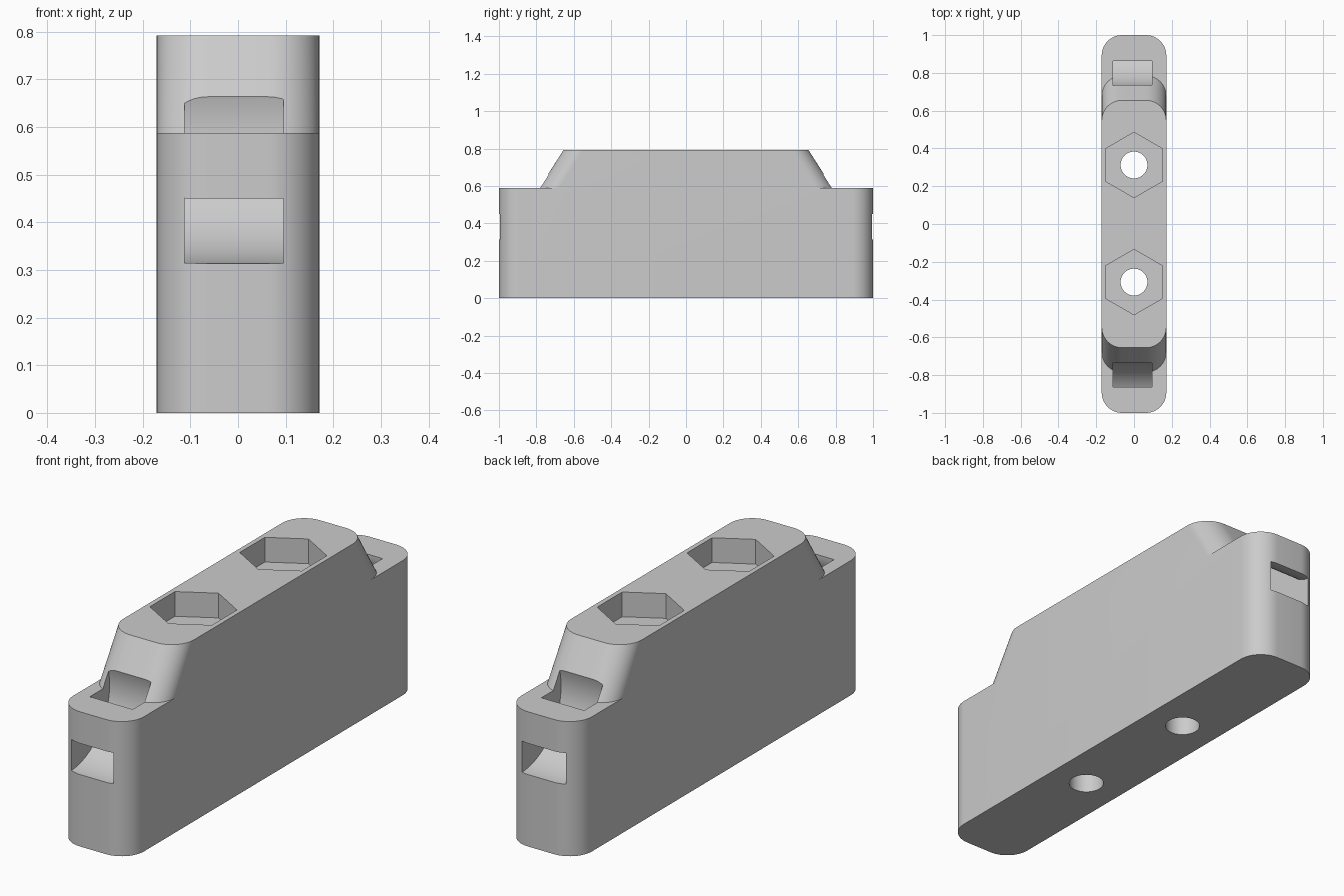
import bpy, bmesh
from math import sin, cos, pi, radians
from mathutils import Matrix

HALF_W, CORNER = 0.171, 0.108
LEDGE, TOP = 0.588, 0.792

old = bpy.data.objects.get("Cube")
if old:
    bpy.data.objects.remove(old, do_unlink=True)

grey = bpy.data.materials.new("light grey")
grey.use_nodes = True
grey.diffuse_color = (0.6, 0.6, 0.6, 1)
grey.node_tree.nodes["Principled BSDF"].inputs["Base Color"].default_value = (0.6, 0.6, 0.6, 1)


def make_object(name, bm):
    bmesh.ops.recalc_face_normals(bm, faces=bm.faces)
    mesh = bpy.data.meshes.new(name)
    bm.to_mesh(mesh)
    bm.free()
    mesh.materials.append(grey)
    obj = bpy.data.objects.new(name, mesh)
    bpy.context.collection.objects.link(obj)
    return obj


def rounded_end(bm, side, y, z, steps=12):
    """Row of vertices around one rounded end, from +x to -x."""
    row = []
    for cx, start in ((HALF_W - CORNER, 0), (CORNER - HALF_W, pi / 2)):
        for i in range(steps + 1):
            a = start + pi / 2 * i / steps
            row.append(bm.verts.new((cx + CORNER * cos(a),
                                     side * (y - CORNER + CORNER * sin(a)), z)))
    return row


# Body: stepped block with rounded ends and a sloping upper part
bm = bmesh.new()
levels = ((1, 0), (1, LEDGE), (0.785, LEDGE), (0.655, TOP))
ends = [[rounded_end(bm, s, y, z) for y, z in levels] for s in (-1, 1)]
for rows in ends:
    for low, high in ((rows[0], rows[1]), (rows[2], rows[3])):
        for i in range(len(low) - 1):
            bm.faces.new((low[i], low[i + 1], high[i + 1], high[i]))
    bm.faces.new(rows[1] + rows[2][::-1])
front, back = ends
for i in (0, -1):
    bm.faces.new([r[i] for r in front] + [r[i] for r in back[::-1]])
for i in (0, 3):
    bm.faces.new(front[i] + back[i][::-1])
body = make_object("body", bm)


def prism(name, radius, sides, depth, matrix):
    bm = bmesh.new()
    bmesh.ops.create_cone(bm, cap_ends=True, segments=sides, radius1=radius,
                          radius2=radius, depth=depth, matrix=matrix)
    return make_object(name, bm)


def ring(name, y, inner=0.138, outer=0.274, steps=96):
    """Curved strap channel: a square-section ring around the ledge edge."""
    bm = bmesh.new()
    section = [(-0.112, inner), (0.095, inner), (0.095, outer), (-0.112, outer)]
    loops = []
    for i in range(steps):
        a = 2 * pi * i / steps
        loops.append([bm.verts.new((x, y + r * cos(a), LEDGE + r * sin(a)))
                      for x, r in section])
    for i in range(steps):
        p, q = loops[i - 1], loops[i]
        for j in range(4):
            bm.faces.new((p[j - 1], p[j], q[j], q[j - 1]))
    return make_object(name, bm)


# Cutters: strap channels, bolt holes and hexagonal nut pockets
cutters = []
for label, s in (("front", -1), ("back", 1)):
    cutters.append(ring(label + "_channel_cutter", s))
    y = 0.0025 + s * 0.31
    cutters.append(prism(label + "_bolt_hole_cutter", 0.071, 48, 2,
                         Matrix.Translation((0, y, 0.4))))
    cutters.append(prism(label + "_nut_pocket_cutter", 0.173, 6, 0.4,
                         Matrix.Translation((0, y, TOP - 0.108 + 0.2))
                         @ Matrix.Rotation(0, 4, "Z")))

# Point a hexagon corner along the length of the block
for cutter in cutters:
    if "nut_pocket" in cutter.name:
        xs = [v.co.x for v in cutter.data.vertices]
        if max(xs) > 0.16:
            y = sum(v.co.y for v in cutter.data.vertices) / len(xs)
            cutter.data.transform(Matrix.Translation((0, y, 0))
                                  @ Matrix.Rotation(pi / 6, 4, "Z")
                                  @ Matrix.Translation((0, -y, 0)))

bpy.context.view_layer.objects.active = body
body.select_set(True)
for cutter in cutters:
    mod = body.modifiers.new(cutter.name, "BOOLEAN")
    mod.operation, mod.solver, mod.object = "DIFFERENCE", "EXACT", cutter
    bpy.ops.object.modifier_apply(modifier=mod.name)
    bpy.data.objects.remove(cutter, do_unlink=True)

bpy.ops.object.shade_smooth_by_angle(angle=radians(30))
